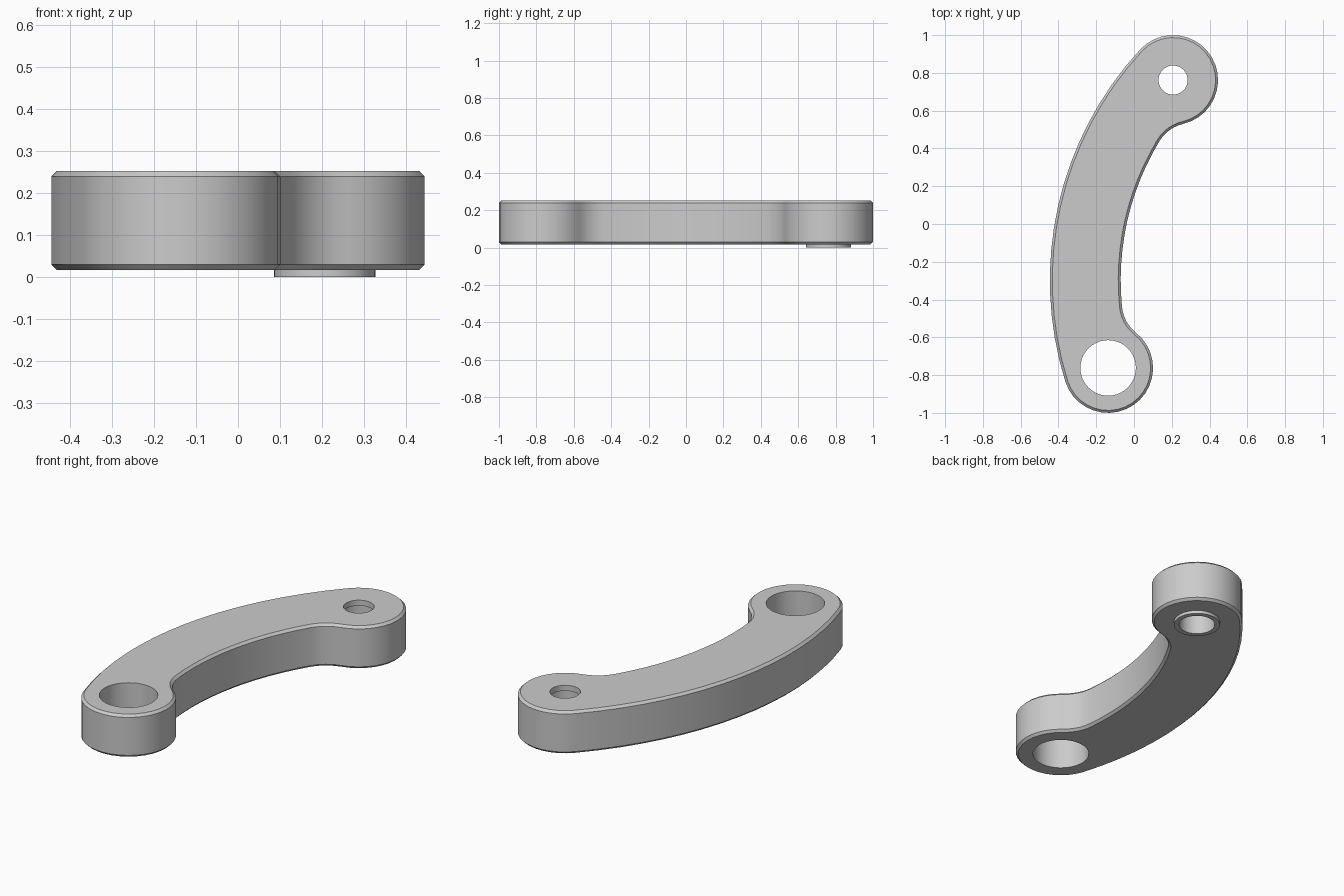
import bpy, bmesh
from math import pi, sin, cos, radians
from mathutils import Vector

cube = bpy.data.objects.get("Cube")
if cube:
    bpy.data.objects.remove(cube, do_unlink=True)

# Main dimensions
TOP_END = Vector((0.207, 0.762))
LOW_END = Vector((-0.137, -0.762))
END_R = 0.238
BACK_R, INNER_R, FILLET = 1.8, 1.425, 0.2
BASE, TOP, CHAMFER = 0.017, 0.253, 0.013
BORE_R, LIP_R, LIP_Z = 0.094, 0.077, 0.222
BIG_HOLE_R, COLLAR_R = 0.147, 0.121

grey = bpy.data.materials.new("light grey")
grey.use_nodes = True
grey.diffuse_color = (0.6, 0.6, 0.6, 1)
grey.node_tree.nodes["Principled BSDF"].inputs["Base Color"].default_value = grey.diffuse_color


def meet(a, ra, b, rb, side):
    """Intersection of two circles, on the chosen side of the line a to b."""
    d = b - a
    along = (ra * ra - rb * rb + d.length_squared) / (2 * d.length)
    across = (ra * ra - along * along) ** 0.5
    u = d.normalized()
    return a + u * along + Vector((-u.y, u.x)) * across * side


def heading(a, b):
    d = b - a
    return Vector((1, 0)).angle_signed(d) * -1


def arc(c, r, start, end, turn, steps):
    """Points from start to end angle, turning +1 or -1, last point left out."""
    sweep = ((end - start) * turn) % (2 * pi) * turn
    return [c + Vector((cos(start + sweep * i / steps), sin(start + sweep * i / steps))) * r
            for i in range(steps)]


BOW = meet(TOP_END, BACK_R - END_R, LOW_END, BACK_R - END_R, 1)
TOP_FIL = meet(TOP_END, END_R + FILLET, BOW, INNER_R - FILLET, -1)
LOW_FIL = meet(LOW_END, END_R + FILLET, BOW, INNER_R - FILLET, 1)


def outline(inset):
    """Curved link outline, offset inward."""
    top_a, low_a = heading(BOW, TOP_END), heading(BOW, LOW_END)
    in_low, in_top = heading(BOW, LOW_FIL), heading(BOW, TOP_FIL)
    r, f = END_R - inset, FILLET + inset
    return (arc(TOP_END, r, heading(TOP_END, TOP_FIL), top_a, 1, 20)
            + arc(BOW, BACK_R - inset, top_a, low_a, 1, 16)
            + arc(LOW_END, r, low_a, heading(LOW_END, LOW_FIL), 1, 20)
            + arc(LOW_FIL, f, heading(LOW_FIL, LOW_END), in_low, -1, 6)
            + arc(BOW, INNER_R + inset, in_low, in_top, -1, 12)
            + arc(TOP_FIL, f, in_top, heading(TOP_FIL, TOP_END), -1, 6))


def circle(c, r):
    return arc(c, r, 0, 2 * pi - 1e-9, 1, 40)


def wall(bm, rings):
    """Join stacked (points, z) rings; return the edges of the first and last."""
    loops = [[bm.verts.new((p.x, p.y, z)) for p in pts] for pts, z in rings]
    n = len(loops[0])
    for a, b in zip(loops, loops[1:]):
        for i in range(n):
            j = (i + 1) % n
            bm.faces.new((a[i], a[j], b[j], b[i]))
    return [[bm.edges.get((l[i], l[(i + 1) % n])) for i in range(n)]
            for l in (loops[0], loops[-1])]


def finish(bm, name):
    bmesh.ops.recalc_face_normals(bm, faces=bm.faces)
    mesh = bpy.data.meshes.new(name)
    bm.to_mesh(mesh)
    bm.free()
    mesh.materials.append(grey)
    obj = bpy.data.objects.new(name, mesh)
    bpy.context.collection.objects.link(obj)
    bpy.ops.object.select_all(action='DESELECT')
    obj.select_set(True)
    bpy.context.view_layer.objects.active = obj
    bpy.ops.object.shade_smooth_by_angle(angle=radians(30))


# Curved arm with chamfered rim, large hole and stepped small bore
bm = bmesh.new()
walls = [
    wall(bm, [(outline(CHAMFER), BASE), (outline(0), BASE + CHAMFER),
              (outline(0), TOP - CHAMFER), (outline(CHAMFER), TOP)]),
    wall(bm, [(circle(LOW_END, BIG_HOLE_R), BASE), (circle(LOW_END, BIG_HOLE_R), TOP)]),
    wall(bm, [(circle(TOP_END, BORE_R), BASE), (circle(TOP_END, BORE_R), LIP_Z),
              (circle(TOP_END, LIP_R), LIP_Z), (circle(TOP_END, LIP_R), TOP)]),
]
for level, up in ((0, -1), (1, 1)):
    rim = [e for w in walls for e in w[level]]
    bmesh.ops.triangle_fill(bm, edges=rim, use_beauty=True, normal=(0, 0, up))
finish(bm, "curved_arm")

# Thin collar under the small bore
bm = bmesh.new()
wall(bm, [(circle(TOP_END, COLLAR_R), BASE), (circle(TOP_END, COLLAR_R), 0),
          (circle(TOP_END, BORE_R), 0), (circle(TOP_END, BORE_R), BASE)])
finish(bm, "bore_collar")
